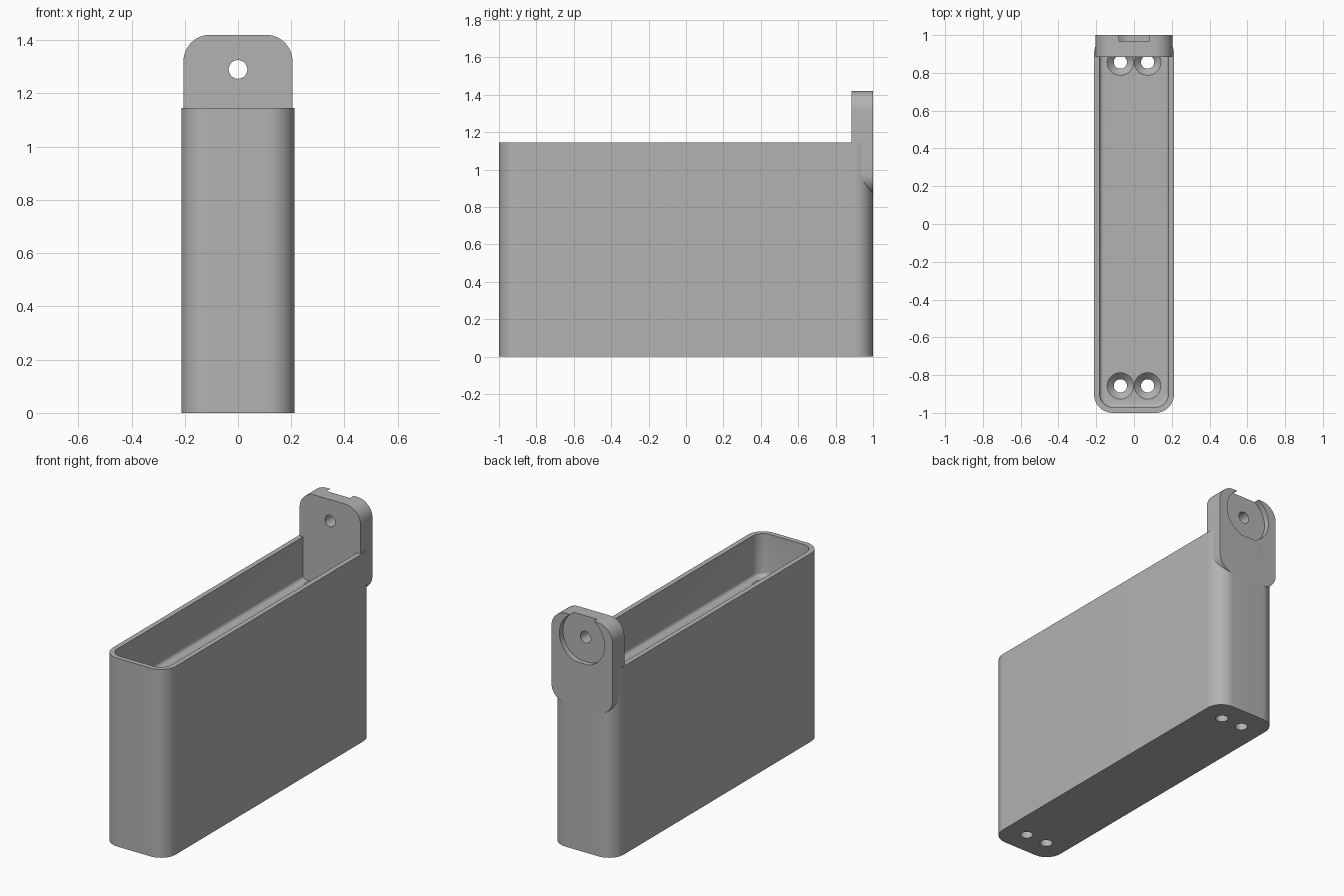
import bpy, bmesh
from math import sin, cos, pi, radians
from mathutils import Matrix, Vector

if "Cube" in bpy.data.objects:
    bpy.data.objects.remove(bpy.data.objects["Cube"], do_unlink=True)

grey = bpy.data.materials.new("plain grey")
grey.use_nodes = True
colour = (0.45, 0.45, 0.45, 1)
grey.diffuse_color = colour
grey.node_tree.nodes["Principled BSDF"].inputs["Base Color"].default_value = colour


def make(name, bm, cutter=False):
    bmesh.ops.recalc_face_normals(bm, faces=bm.faces)
    mesh = bpy.data.meshes.new(name)
    bm.to_mesh(mesh)
    bm.free()
    obj = bpy.data.objects.new(name, mesh)
    bpy.context.collection.objects.link(obj)
    mesh.materials.append(grey)
    obj.hide_render = cutter
    return obj


def rounded_block(half_a, half_b, r, low, high, axes, fillet=0, steps=12):
    """Rounded rectangle in the first two axes, extruded along the third."""
    bm = bmesh.new()
    ring = []
    for q, (sa, sb) in enumerate([(1, 1), (-1, 1), (-1, -1), (1, -1)]):
        for i in range(steps + 1):
            t = (q + i / steps) * pi / 2
            p = Vector((0, 0, 0))
            p[axes[0]] = sa * (half_a - r) + r * cos(t)
            p[axes[1]] = sb * (half_b - r) + r * sin(t)
            p[axes[2]] = low
            ring.append(bm.verts.new(p))
    base = bm.faces.new(ring)
    rise = Vector((0, 0, 0))
    rise[axes[2]] = high - low
    out = bmesh.ops.extrude_face_region(bm, geom=[base], use_keep_orig=True)
    bmesh.ops.translate(bm, vec=rise, verts=[v for v in out["geom"] if isinstance(v, bmesh.types.BMVert)])
    bmesh.ops.recalc_face_normals(bm, faces=bm.faces)
    if fillet:
        bmesh.ops.bevel(bm, geom=list(base.edges), offset=fillet, segments=4, profile=0.5, affect="EDGES")
    return bm


def cone(bm, r1, r2, depth, centre, turn=0):
    m = Matrix.Translation(centre) @ Matrix.Rotation(radians(turn), 4, "X")
    bmesh.ops.create_cone(bm, cap_ends=True, segments=48, radius1=r1, radius2=r2, depth=depth, matrix=m)


def cut(target, tool):
    mod = target.modifiers.new("cut", "BOOLEAN")
    mod.operation, mod.solver, mod.object = "DIFFERENCE", "EXACT", tool
    bpy.context.view_layer.objects.active = target
    bpy.ops.object.modifier_apply(modifier=mod.name)
    bpy.data.objects.remove(tool, do_unlink=True)


def smooth(obj):
    bpy.ops.object.select_all(action="DESELECT")
    obj.select_set(True)
    bpy.context.view_layer.objects.active = obj
    bpy.ops.object.shade_smooth_by_angle(angle=radians(30))


# Body: tall block with a shallow tray on top
rim, floor = 1.145, 0.89
body = make("body", rounded_block(0.212, 1, 0.1, 0, rim, (0, 1, 2)))
cut(body, make("tray_cutter", rounded_block(0.182, 0.97, 0.07, floor, rim + 0.1, (0, 1, 2), 0.02), True))

# Four countersunk screw holes right through the body
for x in (-0.072, 0.072):
    for y in (-0.857, 0.857):
        bm = bmesh.new()
        cone(bm, 0.035, 0.035, 1.2, (x, y, 0.45))
        cut(body, make("screw_hole_cutter", bm, True))
        bm = bmesh.new()
        cone(bm, 0.033, 0.071, 0.038, (x, y, floor - 0.018))
        cut(body, make("countersink_cutter", bm, True))
smooth(body)

# Hanging tab at the back, with a hole and a round recess open at the top
bm = rounded_block(0.205, 0.275, 0.1, 0.885, 1, (0, 2, 1))
bmesh.ops.translate(bm, vec=(0, 0, 1.145), verts=bm.verts)
tab = make("hanging_tab", bm)
for name, r, depth, y in (("tab_hole_cutter", 0.035, 0.4, 0.94), ("recess_cutter", 0.152, 0.1, 1.015)):
    bm = bmesh.new()
    cone(bm, r, r, depth, (0, y, 1.29), 90)
    cut(tab, make(name, bm, True))
smooth(tab)
